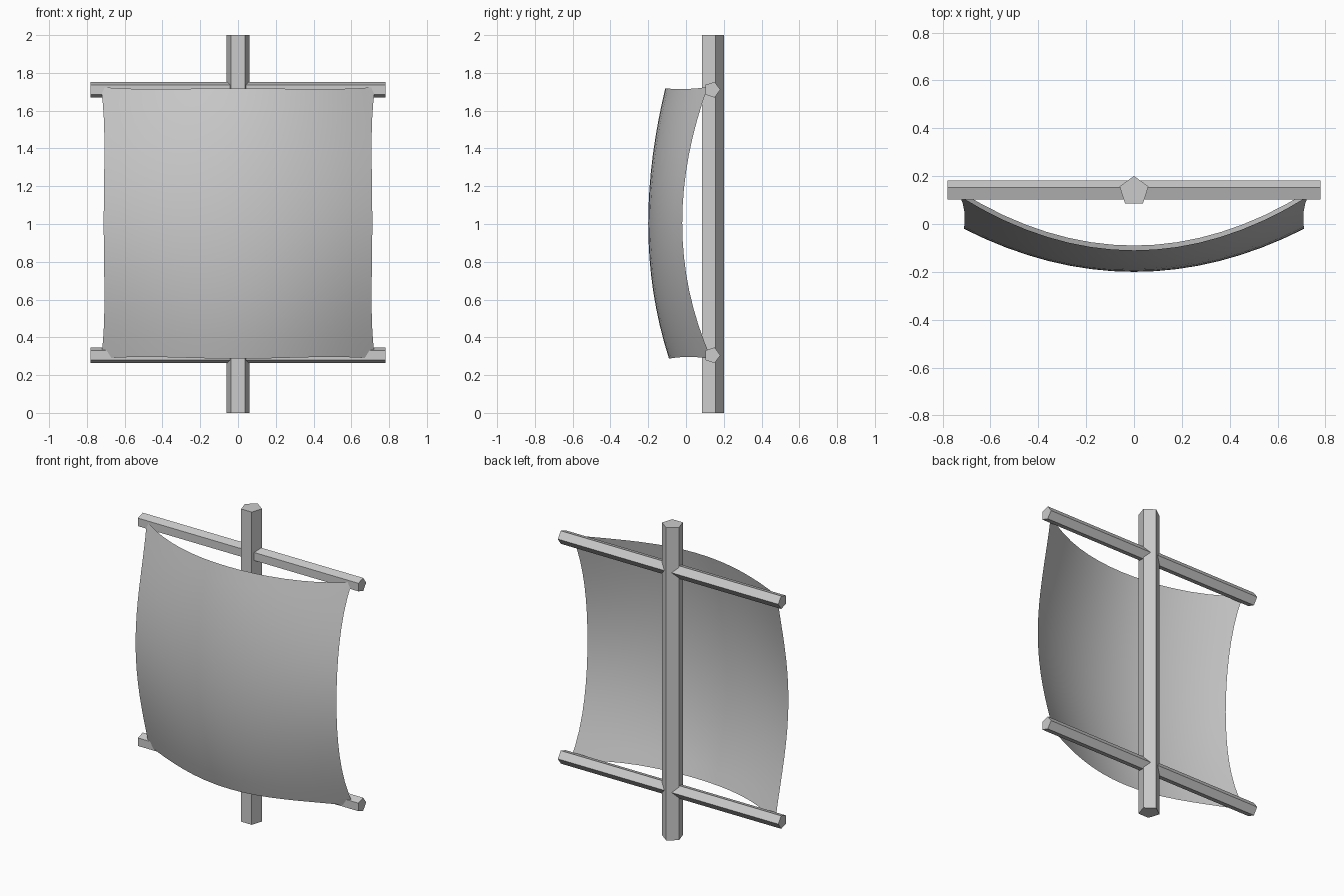
import bpy, bmesh
from math import pi
from mathutils import Matrix

if "Cube" in bpy.data.objects:
    bpy.data.objects.remove(bpy.data.objects["Cube"])


def pole(name, radius, length, centre, along_x=False):
    """Five-sided pole with its ridge pointing to the back (+y)."""
    bpy.ops.mesh.primitive_cylinder_add(vertices=5, radius=radius, depth=length)
    ob = bpy.context.object
    ob.name = ob.data.name = name
    # aim one vertex at +y whatever the primitive's starting angle
    co = ob.data.vertices[0].co
    turn = Matrix.Rotation(co.xy.angle_signed((0, 1)) * -1, 4, 'Z')
    if along_x:
        turn = Matrix.Rotation(pi / 2, 4, 'Y') @ turn
    ob.data.transform(turn)
    ob.location = centre
    return ob


# Mast and the two crossing yards
pole("mast", 0.0635, 2.0, (0, 0.137, 1.0))
for name, z in (("upper_yard", 1.711), ("lower_yard", 0.305)):
    pole(name, 0.0437, 1.56, (0, 0.138, z), along_x=True)

# Billowing sail: a grid bent forward, pinned to the yards at its corners
bm = bmesh.new()
bmesh.ops.create_grid(bm, x_segments=16, y_segments=16, size=1)
for vert in bm.verts:
    u, v = vert.co.x, vert.co.y
    u2, v2 = u * u, v * v
    half_width = 0.711 - 0.025 * v2 + 0.04 * v2 * v2
    top = 1.718 - 0.02 * u2 + 0.027 * u2 * u2
    bottom = 0.287 + 0.04 * u2 - 0.042 * u2 * u2
    belly = -0.2 + 0.18 * u2 + (0.1 - 0.01 * v) * v2 + 0.045 * u2 * v2
    vert.co = (u * half_width, belly, bottom + (top - bottom) * (v + 1) / 2)
for face in bm.faces:
    face.smooth = True
mesh = bpy.data.meshes.new("sail")
bm.to_mesh(mesh)
bm.free()
sail = bpy.data.objects.new("sail", mesh)
bpy.context.collection.objects.link(sail)
